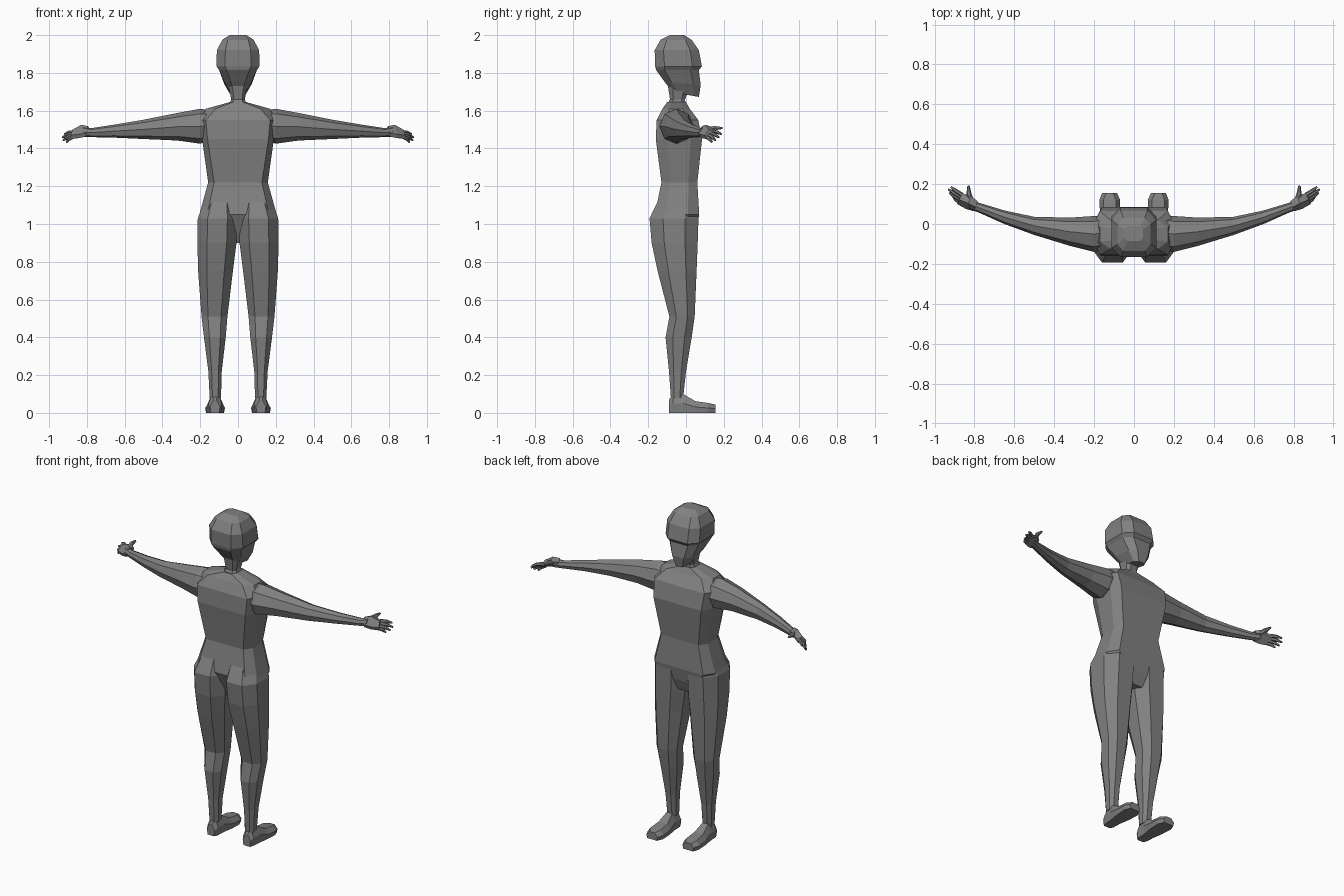
import bpy, bmesh, math
from mathutils import Vector

skin = bpy.data.materials.new("grey skin")
skin.diffuse_color = (0.22, 0.22, 0.22, 1)


def loft(bm, rings):
    """Skin a list of equal-length point rings and cap both ends."""
    vs = [[bm.verts.new(p) for p in r] for r in rings]
    for a, b in zip(vs, vs[1:]):
        for i in range(len(a)):
            j = (i + 1) % len(a)
            bm.faces.new((a[i], a[j], b[j], b[i]))
    bm.faces.new(vs[0])
    bm.faces.new(vs[-1])


def level(z, x0, x1, y0, y1, fx=0.6, fy=0.55, tilt=0.0):
    """Horizontal chamfered ring; tilt raises the +y side."""
    cx, cy, hx, hy = (x0 + x1) / 2, (y0 + y1) / 2, (x1 - x0) / 2, (y1 - y0) / 2
    pts = [(fx, -1), (1, -fy), (1, fy), (fx, 1), (-fx, 1), (-1, fy), (-1, -fy), (-fx, -1)]
    return [(cx + a * hx, cy + b * hy, z + tilt * b) for a, b in pts]


def tube(bm, pts, radii, n=6):
    """Round tube along a path of points."""
    pts = [Vector(p) for p in pts]
    rings = []
    for i, p in enumerate(pts):
        d = (pts[min(i + 1, len(pts) - 1)] - pts[max(i - 1, 0)]).normalized()
        u = d.cross(Vector((0, 0, 1))).normalized()
        v = u.cross(d)
        rings.append([p + radii[i] * (math.cos(k * math.tau / n) * u + math.sin(k * math.tau / n) * v)
                      for k in range(n)])
    loft(bm, rings)


def part(name, bm, mirror=False):
    bmesh.ops.recalc_face_normals(bm, faces=bm.faces)
    me = bpy.data.meshes.new(name)
    bm.to_mesh(me)
    bm.free()
    me.materials.append(skin)
    ob = bpy.data.objects.new(name, me)
    bpy.context.collection.objects.link(ob)
    if mirror:
        ob.modifiers.new("mirror", 'MIRROR')
    return ob


# torso: z, half width, back y, front y
bm = bmesh.new()
loft(bm, [level(z, -w, w, y0, y1, fx, 0.5) for z, w, y0, y1, fx in [
    (0.90, 0.05, -0.10, 0.03, 0.6), (0.97, 0.15, -0.13, 0.055, 0.7),
    (1.05, 0.205, -0.165, 0.07, 0.8), (1.22, 0.158, -0.13, 0.06, 0.8),
    (1.45, 0.19, -0.16, 0.085, 0.85), (1.55, 0.20, -0.155, 0.065, 0.85),
    (1.61, 0.17, -0.125, 0.02, 0.7), (1.645, 0.045, -0.10, 0.0, 0.6)]])
part("torso", bm)

# neck
bm = bmesh.new()
loft(bm, [level(z, -w, w, y0, y1) for z, w, y0, y1 in [
    (1.62, 0.05, -0.105, 0.0), (1.66, 0.036, -0.085, -0.005), (1.76, 0.055, -0.10, 0.03)]])
part("neck", bm)

# head: skull with overhanging brow, face tapering to the chin
bm = bmesh.new()
loft(bm, [level(z, -w, w, y0, y1, fx, 0.6, t) for z, w, y0, y1, fx, t in [
    (1.685, 0.036, -0.07, 0.068, 0.6, -0.012), (1.745, 0.072, -0.115, 0.078, 0.55, -0.01),
    (1.815, 0.10, -0.158, 0.068, 0.6, 0.0), (1.835, 0.114, -0.163, 0.084, 0.6, 0.0),
    (1.92, 0.112, -0.166, 0.068, 0.6, 0.0), (1.975, 0.083, -0.135, 0.03, 0.65, 0.0),
    (2.0, 0.045, -0.085, -0.01, 0.7, 0.0)]])
part("head", bm)

# legs: z, inner x, outer x, back y, front y
bm = bmesh.new()
loft(bm, [level(z, *r, 0.5, 0.45) for z, *r in [
    (1.13, 0.02, 0.175, -0.145, 0.055), (1.03, 0.004, 0.213, -0.193, 0.066),
    (0.90, 0.008, 0.215, -0.182, 0.062), (0.75, 0.027, 0.211, -0.15, 0.056),
    (0.51, 0.056, 0.193, -0.088, 0.046), (0.40, 0.065, 0.18, -0.108, 0.03),
    (0.22, 0.086, 0.157, -0.09, 0.0), (0.08, 0.09, 0.15, -0.08, -0.015)]])
part("legs", bm, True)

# feet: y, inner x, outer x, top z, lofted from heel to toe
bm = bmesh.new()
loft(bm, [[(x0 + 0.005, y, 0), (x1 - 0.005, y, 0), (x1, y, h * 0.5), (x1 - 0.02, y, h),
           (x0 + 0.02, y, h), (x0, y, h * 0.5)] for y, x0, x1, h in [
    (-0.09, 0.095, 0.148, 0.07), (-0.07, 0.085, 0.156, 0.10), (-0.015, 0.083, 0.16, 0.10),
    (0.05, 0.072, 0.17, 0.062), (0.12, 0.069, 0.174, 0.052), (0.155, 0.085, 0.16, 0.044)]])
part("feet", bm, True)

# arms: x, back y, front y, low z, high z
bm = bmesh.new()
rings = []
for x, y0, y1, z0, z1 in [
        (0.13, -0.125, 0.04, 1.45, 1.60), (0.20, -0.14, 0.04, 1.425, 1.61),
        (0.32, -0.11, 0.032, 1.442, 1.588), (0.50, -0.055, 0.036, 1.45, 1.552),
        (0.65, 0.0, 0.068, 1.457, 1.527), (0.78, 0.058, 0.107, 1.46, 1.507),
        (0.82, 0.072, 0.125, 1.462, 1.515)]:
    rings.append([(x, (y0 + y1) / 2 + (y1 - y0) / 2 * math.cos(k * math.tau / 8),
                   (z0 + z1) / 2 + (z1 - z0) / 2 * math.sin(k * math.tau / 8)) for k in range(8)])
loft(bm, rings)
part("arms", bm, True)

# hands: palm, four fingers and a thumb
bm = bmesh.new()
loft(bm, [[(x - 0.01, y1, z1 - 0.012), (x - 0.005, y1, z1 - 0.03), (x + 0.01, y0, z0),
           (x + 0.012, y0 - 0.008, z0 + 0.02), (x, (y0 + y1) / 2 - 0.01, z1)] for x, y0, y1, z0, z1 in [
    (0.795, 0.073, 0.115, 1.463, 1.518), (0.83, 0.083, 0.143, 1.455, 1.525),
    (0.875, 0.108, 0.155, 1.45, 1.50)]])
for i, tip in enumerate([(0.918, 0.186, 1.476), (0.930, 0.174, 1.458),
                         (0.925, 0.156, 1.443), (0.908, 0.138, 1.433)]):
    base = Vector((0.862 + 0.004 * i, 0.146 - 0.012 * i, 1.488 - 0.009 * i))
    mid = base.lerp(Vector(tip), 0.5) + Vector((0.003, 0, 0.004))
    tube(bm, [base, mid, tip], [0.011, 0.010, 0.005])
tube(bm, [(0.815, 0.11, 1.495), (0.828, 0.15, 1.508), (0.83, 0.192, 1.508)], [0.016, 0.013, 0.006])
part("hands", bm, True)
